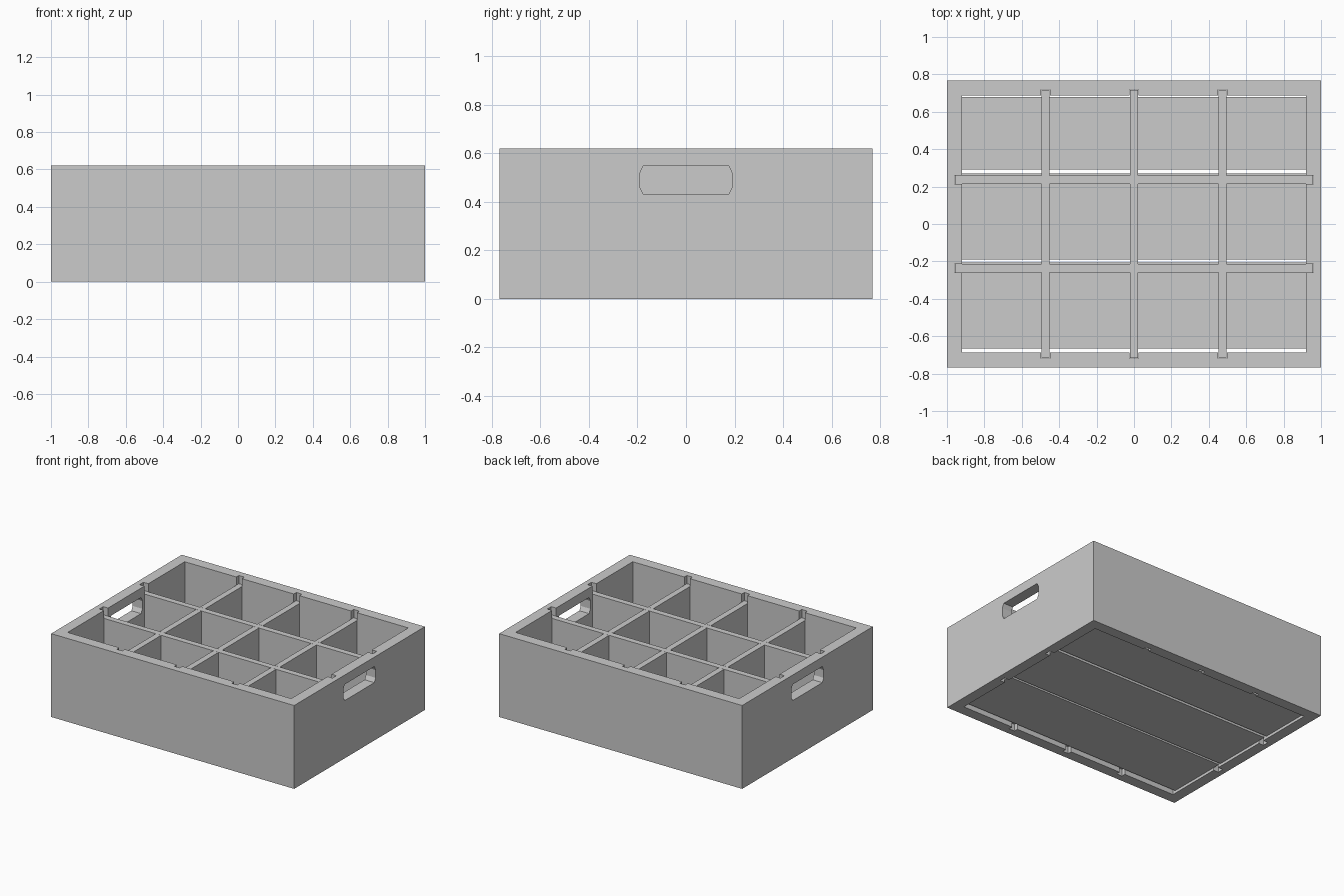
import bpy, bmesh
from mathutils import Vector

if "Cube" in bpy.data.objects:
    bpy.data.objects.remove(bpy.data.objects["Cube"])

HX, HY, H, T = 1.0, 0.768, 0.62, 0.08   # half length, half depth, height, wall
FLOOR_LO, FLOOR_HI = 0.02, 0.05
DIV_TOP = 0.56
SLOT, BOARD = 0.046, 0.044              # groove and divider widths
XS = (-0.473, 0.0, 0.473)
YS = (-0.237, 0.237)


def prism(name, pts, axis, lo, hi):
    """Extrude a 2D outline along an axis ('x': y,z / 'y': x,z / 'z': x,y)."""
    place = {'x': lambda a, b, c: (c, a, b),
             'y': lambda a, b, c: (a, c, b),
             'z': lambda a, b, c: (a, b, c)}[axis]
    bm = bmesh.new()
    face = bm.faces.new([bm.verts.new(place(a, b, lo)) for a, b in pts])
    ext = bmesh.ops.extrude_face_region(bm, geom=[face])
    verts = [v for v in ext['geom'] if isinstance(v, bmesh.types.BMVert)]
    bmesh.ops.translate(bm, verts=verts, vec=Vector(place(0, 0, hi - lo)))
    bmesh.ops.recalc_face_normals(bm, faces=bm.faces[:])
    mesh = bpy.data.meshes.new(name)
    bm.to_mesh(mesh)
    bm.free()
    ob = bpy.data.objects.new(name, mesh)
    bpy.context.collection.objects.link(ob)
    return ob


def notched(lo, hi, base, edge, deep, centres):
    """Rectangle outline whose 'edge' side has square notches reaching 'deep'."""
    pts = [(hi, base), (lo, base), (lo, edge)]
    for c in centres:
        a, b = c - SLOT / 2, c + SLOT / 2
        pts += [(a, edge), (a, deep), (b, deep), (b, edge)]
    return pts + [(hi, edge)]


# Hand hole cutter, through both end walls
hole = [(0.175, 0.43), (0.19, 0.46), (0.19, 0.518), (0.175, 0.55)]
hole += [(-y, z) for y, z in reversed(hole)]
cutter = prism("hand_hole_cutter", hole, 'x', -1.2, 1.2)
cutter.hide_render = True
cutter.hide_viewport = True

for s, end, side in ((-1, "left", "front"), (1, "right", "back")):
    # Long wall with divider grooves
    outline = notched(-HX + T, HX - T, s * HY, s * (HY - T), s * (HY - 0.05), XS)
    prism(side + "_wall", outline, 'z', 0, H)

    # End wall with divider grooves and hand hole
    outline = notched(-HY, HY, s * HX, s * (HX - T), s * (HX - 0.04), YS)
    wall = prism(end + "_wall", [(b, a) for a, b in outline], 'z', 0, H)
    cut = wall.modifiers.new("hand_hole", 'BOOLEAN')
    cut.operation = 'DIFFERENCE'
    cut.solver = 'EXACT'
    cut.object = cutter

# Floor planks with narrow gaps
for i, (y0, y1) in enumerate(((-0.665, -0.207), (-0.19, 0.27), (0.292, 0.678))):
    prism(f"floor_plank_{i + 1}",
          [(-HX + T, y0), (HX - T, y0), (HX - T, y1), (-HX + T, y1)],
          'z', FLOOR_LO, FLOOR_HI)

# Half-lapped dividers
mid = (FLOOR_HI + DIV_TOP) / 2
for i, x in enumerate(XS):
    prism(f"cross_divider_{i + 1}",
          notched(-0.716, 0.716, FLOOR_HI, DIV_TOP, mid, YS),
          'x', x - BOARD / 2, x + BOARD / 2)
for i, y in enumerate(YS):
    prism(f"long_divider_{i + 1}",
          notched(-0.958, 0.958, DIV_TOP, FLOOR_HI, mid, XS),
          'y', y - BOARD / 2, y + BOARD / 2)
